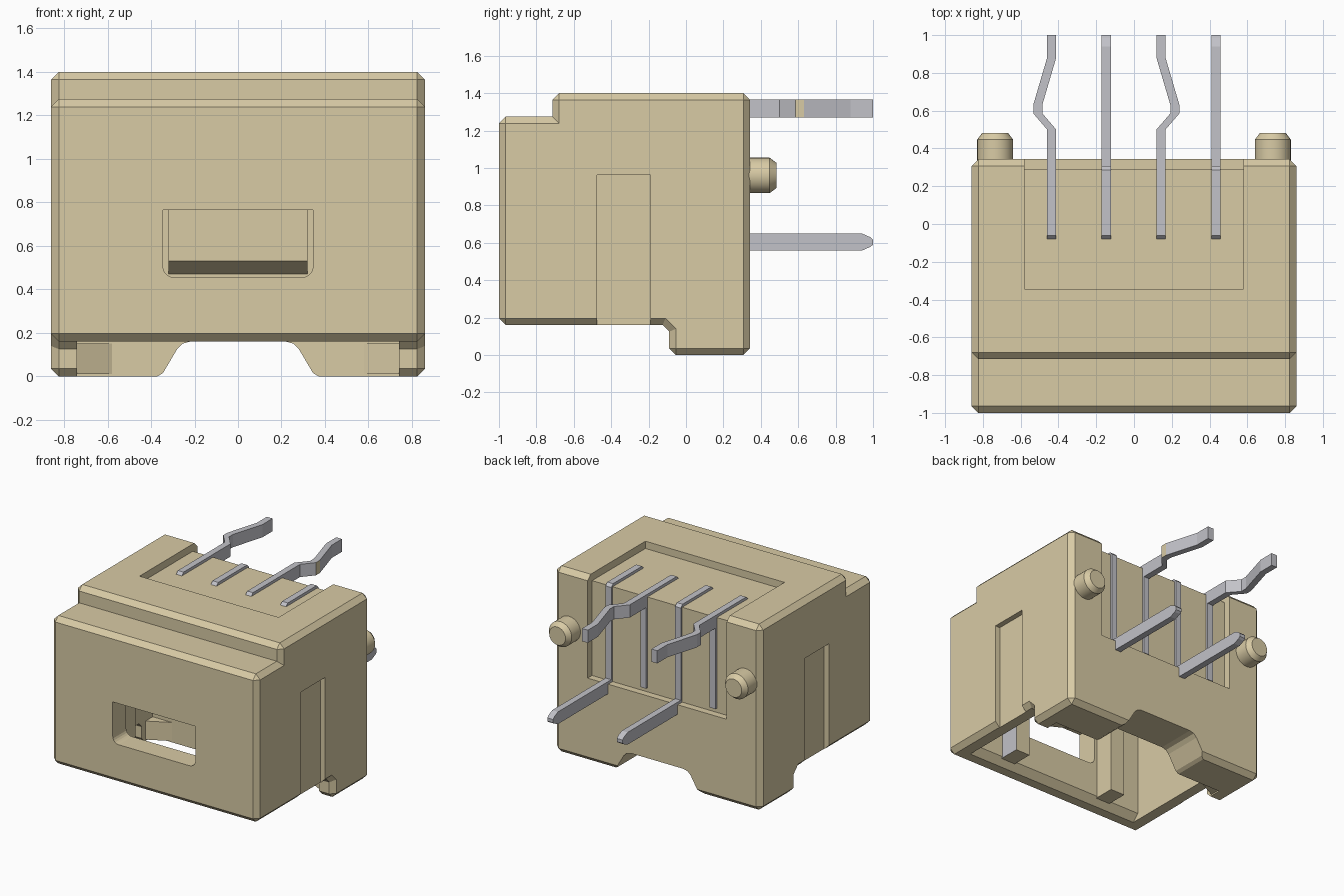
import bpy, bmesh, math
from mathutils import Vector

cube = bpy.data.objects.get("Cube")
if cube:
    bpy.data.objects.remove(cube, do_unlink=True)


def material(name, rgb):
    m = bpy.data.materials.new(name)
    m.use_nodes = True
    m.diffuse_color = (*rgb, 1)
    m.node_tree.nodes["Principled BSDF"].inputs["Base Color"].default_value = (*rgb, 1)
    return m


TAN = material("tan plastic", (0.69, 0.595, 0.375))
GREY = material("grey metal", (0.54, 0.54, 0.58))


def prism(name, pts, axis, lo, hi, mat, bevel=0):
    """Extrude a 2D outline along an axis; bevel chamfers outward right-angled edges only."""
    place = {"x": lambda a, b, t: (t, a, b),
             "y": lambda a, b, t: (a, t, b),
             "z": lambda a, b, t: (a, b, t)}[axis]
    bm = bmesh.new()
    face = bm.faces.new([bm.verts.new(place(a, b, lo)) for a, b in pts])
    ext = bmesh.ops.extrude_face_region(bm, geom=[face])
    shift = Vector(place(0, 0, hi - lo))
    for v in ext["geom"]:
        if isinstance(v, bmesh.types.BMVert):
            v.co += shift
    bmesh.ops.recalc_face_normals(bm, faces=bm.faces[:])
    if bevel:
        edges = [e for e in bm.edges if e.calc_face_angle_signed() > math.radians(60)]
        bmesh.ops.bevel(bm, geom=edges, offset=bevel, offset_type='OFFSET',
                        segments=1, affect='EDGES', clamp_overlap=True)
        bmesh.ops.recalc_face_normals(bm, faces=bm.faces[:])
    me = bpy.data.meshes.new(name)
    bm.to_mesh(me)
    bm.free()
    me.materials.append(mat)
    ob = bpy.data.objects.new(name, me)
    bpy.context.collection.objects.link(ob)
    return ob


def box(name, x0, x1, y0, y1, z0, z1, mat=TAN):
    return prism(name, [(x0, y0), (x1, y0), (x1, y1), (x0, y1)], "z", z0, z1, mat)


def cut(target, cutter):
    cutter.hide_render = True
    mod = target.modifiers.new("cut", 'BOOLEAN')
    mod.operation = 'DIFFERENCE'
    mod.solver = 'EXACT'
    mod.object = cutter
    bpy.ops.object.select_all(action='DESELECT')
    bpy.context.view_layer.objects.active = target
    target.select_set(True)
    bpy.ops.object.modifier_apply(modifier=mod.name)
    bpy.data.objects.remove(cutter, do_unlink=True)


# Housing: stepped side profile with chamfered outer edges
BACK = 0.343
housing = prism("housing", [
    (-1, 0.16), (-0.125, 0.16), (-0.09, 0.125), (-0.09, 0), (BACK, 0),
    (BACK, 1.4), (-0.715, 1.4), (-0.715, 1.275), (-1, 1.275)],
    "x", -0.86, 0.86, TAN, bevel=0.036)

# Plug cavity, open underneath, with a flared mouth at the front
FRONT_IN = -0.84
cut(housing, box("cavity_cutter", -0.74, 0.74, FRONT_IN, 0.04, -0.1, 1.12))
cut(housing, prism("mouth_cutter", [(-0.89, 0.1), (-0.89, 0.16), (-0.83, 0.22), (-0.75, 0.22), (-0.75, 0.1)],
                   "x", -0.74, 0.74, TAN))

# Notch in the rear skirt
half = [(0.40, -0.1), (0.37, 0), (0.345, 0.015), (0.28, 0.125), (0.255, 0.15), (0.22, 0.16)]
cut(housing, prism("notch_cutter", half + [(-x, z) for x, z in reversed(half)], "y", -0.3, 0.6, TAN))

# Recesses holding the contacts on the top and back
cut(housing, box("top_recess_cutter", -0.58, 0.58, -0.345, 0.6, 1.345, 1.6))
cut(housing, box("back_recess_cutter", -0.58, 0.58, 0.29, 0.6, 0.63, 1.7))

# Shallow side slots
for s in (-1, 1):
    x0, x1 = sorted((s * 0.82, s * 1.0))
    cut(housing, box("slot_cutter", x0, x1, -0.475, -0.19, 0.05, 0.962))

# Front latch window with rounded lower corners
r, w, zb = 0.05, 0.345, 0.455
arc = [(w - r + r * math.sin(a), zb + r - r * math.cos(a))
       for a in [math.radians(18 * i) for i in range(6)]]
win = arc + [(w, 0.765), (-w, 0.765)] + [(-x, z) for x, z in reversed(arc)]
cut(housing, prism("window_cutter", win, "y", -1.2, -0.75, TAN))

for s, side in ((1, "left"), (-1, "right")):
    # Inner guide rib beside the window; the left one has a grey outer face
    x0, x1 = sorted((s * 0.37, s * 0.49))
    rib = box(f"guide_rib_{side}", x0, x1, FRONT_IN - 0.01, -0.69, 0.20, 1.13)
    if s > 0:
        rib.data.materials.append(GREY)
        for p in rib.data.polygons:
            if p.normal.x > 0.9:
                p.material_index = 1
    # Diagonal web in the rear corner of the skirt
    prism(f"corner_web_{side}", [(s * 0.75, -0.05), (s * 0.75, 0.05), (s * 0.56, 0.05)],
          "z", 0.01, 0.15, TAN)

# Inner rear block with a sloped underside
prism("inner_block", [(0.05, 0.465), (-0.08, 0.53), (-0.08, 1.13), (0.05, 1.13)], "x", -0.32, 0.32, TAN)

# Round locating pegs on the back
for s, side in ((1, "left"), (-1, "right")):
    bm = bmesh.new()
    rings = []
    for y, rad in ((0.28, 0.095), (0.447, 0.095), (0.483, 0.068)):
        rings.append([bm.verts.new((s * 0.735 + rad * math.cos(t), y, 0.96 + rad * math.sin(t)))
                      for t in [math.tau * i / 32 for i in range(32)]])
    for a, b in zip(rings, rings[1:]):
        for i in range(32):
            j = (i + 1) % 32
            bm.faces.new((a[i], a[j], b[j], b[i]))
    bm.faces.new(rings[0])
    bm.faces.new(rings[-1])
    bmesh.ops.recalc_face_normals(bm, faces=bm.faces[:])
    me = bpy.data.meshes.new(f"peg_{side}")
    bm.to_mesh(me)
    bm.free()
    me.materials.append(TAN)
    peg = bpy.data.objects.new(f"peg_{side}", me)
    bpy.context.collection.objects.link(peg)
    bpy.ops.object.select_all(action='DESELECT')
    bpy.context.view_layer.objects.active = peg
    peg.select_set(True)
    bpy.ops.object.shade_smooth_by_angle(angle=math.radians(30))

# Contacts: strip over the top, down the back, and a leg pointing backwards
T = 0.024
top_run = [(-0.08, 1.30), (-0.08, 1.345), (-0.06, 1.366), (0.285, 1.366), (0.306, 1.345)]
for i, x in enumerate((0.433, -0.147)):
    prism(f"straight_contact_{i + 1}", top_run + [
        (0.306, 0.65), (0.94, 0.65), (0.985, 0.63), (1, 0.615), (1, 0.59),
        (0.985, 0.578), (0.94, 0.558), (0.235, 0.558), (0.235, 1.30)], "x", x - T, x + T, GREY)

for i, (x, s) in enumerate(((0.143, 1), (-0.436, -1))):
    prism(f"bent_contact_strip_{i + 1}", top_run + [(0.306, 0.66), (0.235, 0.66), (0.235, 1.30)],
          "x", x - T, x + T, GREY)
    path = [(0, 0.24), (0, 0.50), (0.073, 0.585), (0.073, 0.632), (0, 0.88), (0, 1.0)]
    outline = [(x + s * a + T, y) for a, y in path] + [(x + s * a - T, y) for a, y in reversed(path)]
    leg = prism(f"bent_contact_leg_{i + 1}", outline, "z", 1.27, 1.366, GREY)
    # Tan facet at the tip of the bend
    if s > 0:
        leg.data.materials.append(TAN)
        for p in leg.data.polygons:
            if p.normal.x > 0.95 and 0.58 < p.center.y < 0.64:
                p.material_index = 1
